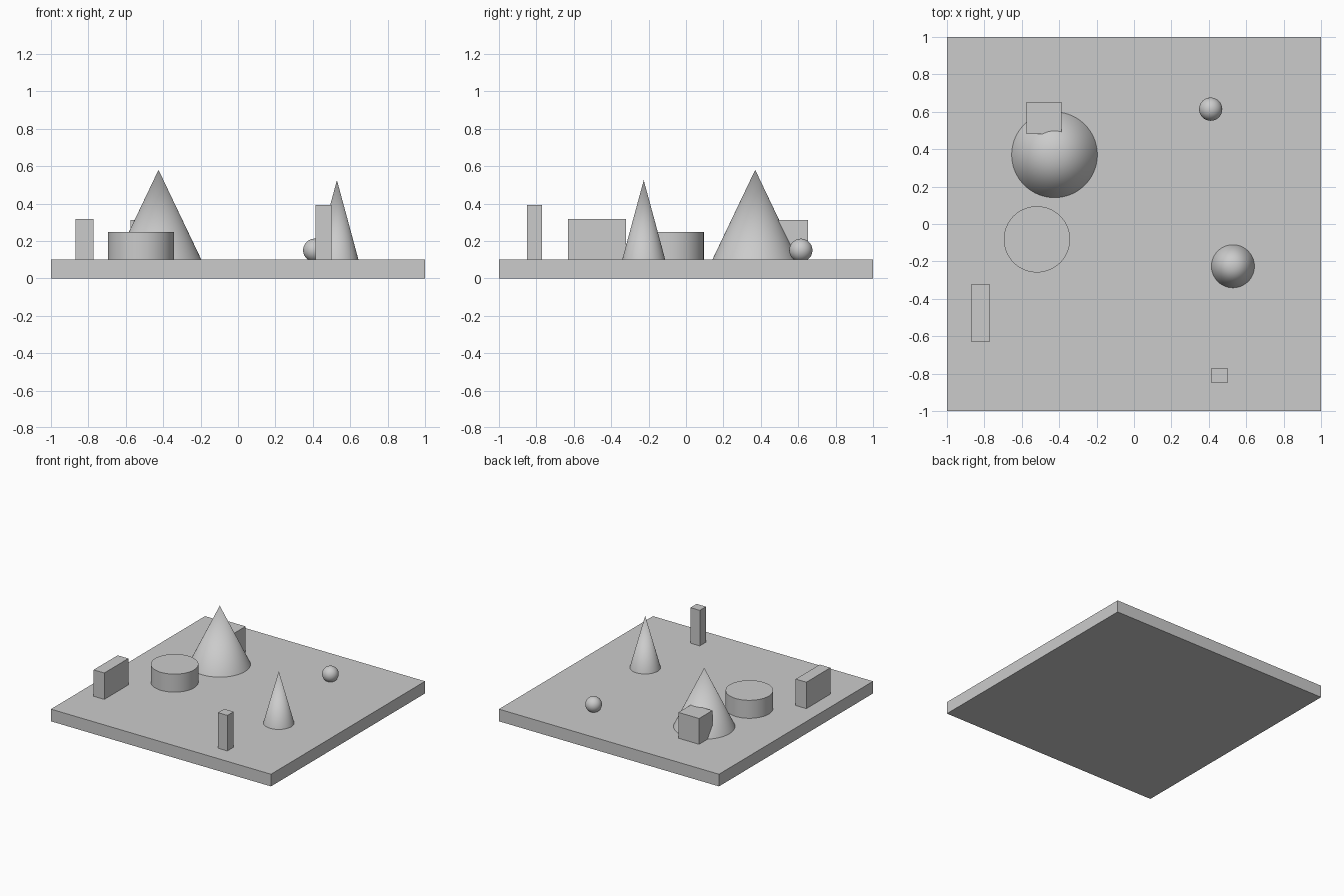
import bpy
from math import radians

cube = bpy.data.objects.get("Cube")
if cube:
    bpy.data.objects.remove(cube, do_unlink=True)

# One plain grey for every part
grey = bpy.data.materials.new("light_grey")
grey.use_nodes = True
colour = (0.6, 0.6, 0.6, 1)
grey.diffuse_color = colour
grey.node_tree.nodes["Principled BSDF"].inputs["Base Color"].default_value = colour

SLAB_TOP = 0.1


def finish(name, smooth=False):
    obj = bpy.context.object
    obj.name = name
    obj.data.materials.append(grey)
    if smooth:
        bpy.ops.object.shade_smooth_by_angle(angle=radians(30))
    return obj


def box(name, x0, x1, y0, y1, top, bottom=SLAB_TOP):
    bpy.ops.mesh.primitive_cube_add(
        size=1, location=((x0 + x1) / 2, (y0 + y1) / 2, (bottom + top) / 2))
    bpy.context.object.scale = (x1 - x0, y1 - y0, top - bottom)
    bpy.ops.object.transform_apply(location=False, rotation=False, scale=True)
    return finish(name)


def round_part(name, x, y, r_base, r_top, top):
    bpy.ops.mesh.primitive_cone_add(
        vertices=96, radius1=r_base, radius2=r_top, depth=top - SLAB_TOP,
        location=(x, y, (SLAB_TOP + top) / 2))
    return finish(name, smooth=True)


# Base slab
box("base_slab", -1, 1, -1, 1, SLAB_TOP, bottom=0)

# Upright blocks
box("long_block", -0.87, -0.773, -0.632, -0.32, 0.317)
box("back_block", -0.576, -0.388, 0.481, 0.653, 0.312)
box("front_post", 0.414, 0.499, -0.85, -0.77, 0.392)

# Cones and drum
round_part("large_cone", -0.425, 0.37, 0.229, 0, 0.58)
round_part("small_cone", 0.529, -0.226, 0.115, 0, 0.525)
round_part("drum", -0.519, -0.082, 0.177, 0.177, 0.248)

# Ball, resting slightly sunk in the slab
bpy.ops.mesh.primitive_uv_sphere_add(
    segments=48, ring_count=24, radius=0.062, location=(0.41, 0.614, 0.15))
finish("ball", smooth=True)
